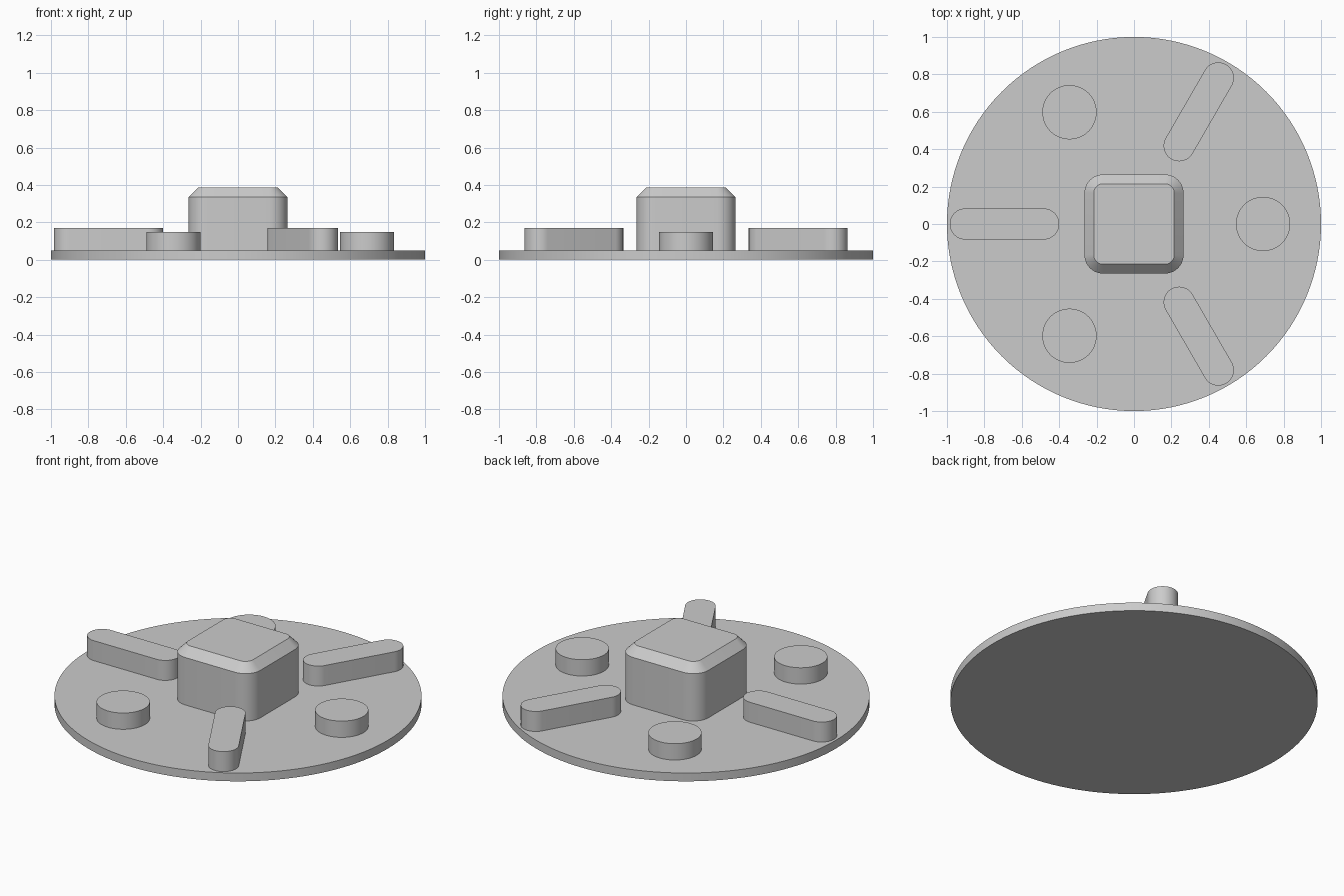
import bpy
import bmesh
from math import cos, sin, pi, radians
from mathutils import Matrix

cube = bpy.data.objects.get("Cube")
if cube:
    bpy.data.objects.remove(cube, do_unlink=True)

grey = bpy.data.materials.new("plain grey")
grey.use_nodes = True
colour = (0.6, 0.6, 0.6, 1)
grey.diffuse_color = colour
grey.node_tree.nodes["Principled BSDF"].inputs["Base Color"].default_value = colour

BASE_TOP = 0.05
SINK = 0.04  # raised parts start slightly inside the base


def rounded_box(half_x, half_y, radius, steps):
    """Outline of a rectangle with round corners, counter-clockwise."""
    points = []
    signs = [(1, 1), (-1, 1), (-1, -1), (1, -1)]
    for quarter, (sx, sy) in enumerate(signs):
        for i in range(steps + 1):
            a = (quarter + i / steps) * pi / 2
            points.append((sx * (half_x - radius) + radius * cos(a),
                           sy * (half_y - radius) + radius * sin(a)))
    return points


def circle(radius, sides):
    return [(radius * cos(2 * pi * i / sides), radius * sin(2 * pi * i / sides))
            for i in range(sides)]


def loft(name, layers, distance=0, angle=0):
    """Solid through (outline, z) layers, placed outward along an angle."""
    bm = bmesh.new()
    rings = [[bm.verts.new((x, y, z)) for x, y in outline] for outline, z in layers]
    for low, high in zip(rings, rings[1:]):
        for i in range(len(low)):
            j = (i + 1) % len(low)
            bm.faces.new((low[i], low[j], high[j], high[i]))
    bm.faces.new(rings[0][::-1])
    bm.faces.new(rings[-1])
    bmesh.ops.remove_doubles(bm, verts=bm.verts, dist=1e-5)
    bm.transform(Matrix.Rotation(radians(angle), 4, "Z")
                 @ Matrix.Translation((distance, 0, 0)))
    mesh = bpy.data.meshes.new(name)
    bm.to_mesh(mesh)
    bm.free()
    mesh.materials.append(grey)
    obj = bpy.data.objects.new(name, mesh)
    bpy.context.collection.objects.link(obj)
    bpy.ops.object.select_all(action="DESELECT")
    obj.select_set(True)
    bpy.context.view_layer.objects.active = obj
    bpy.ops.object.shade_smooth_by_angle(angle=radians(30))
    return obj


# Round base plate
disc = circle(1, 128)
loft("base_disc", [(disc, 0), (disc, BASE_TOP)])

# Central block with rounded corners and a chamfered top
body = rounded_box(0.265, 0.265, 0.1, 10)
top = rounded_box(0.215, 0.215, 0.05, 10)
loft("centre_block", [(body, SINK), (body, 0.335), (top, 0.385)])

# Three radial bars alternating with three round pads
bar = rounded_box(0.2925, 0.083, 0.083, 14)
pad = circle(0.145, 64)
for n in range(3):
    loft(f"radial_bar_{n + 1}", [(bar, SINK), (bar, 0.17)], 0.6925, 60 + 120 * n)
    loft(f"round_pad_{n + 1}", [(pad, SINK), (pad, 0.148)], 0.69, 120 * n)
